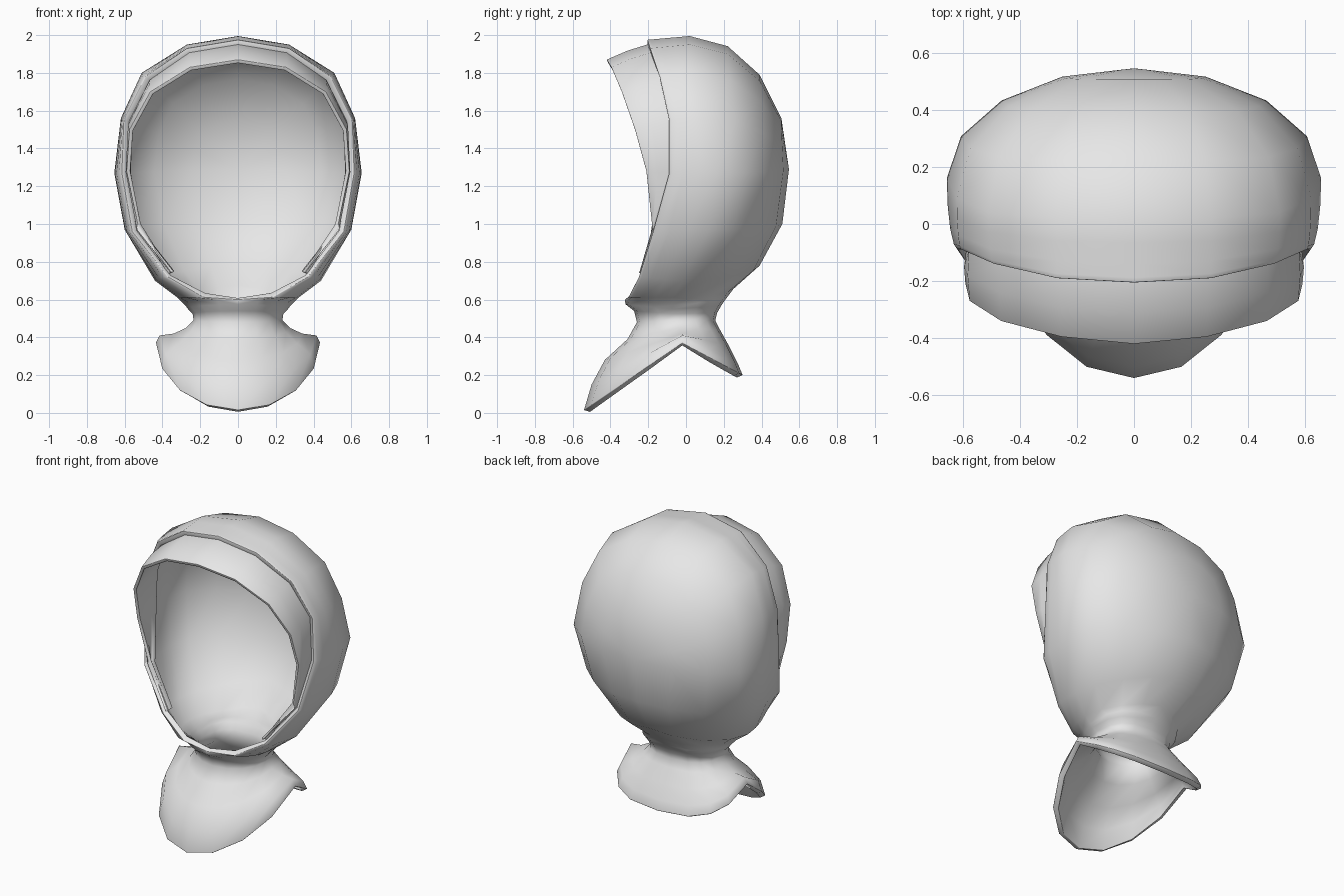
import bpy
import bmesh
import math
from mathutils import Vector

cube = bpy.data.objects.get("Cube")
if cube:
    bpy.data.objects.remove(cube, do_unlink=True)

fabric = bpy.data.materials.new("pale_grey_fabric")
fabric.use_nodes = True
fabric.diffuse_color = (0.8, 0.8, 0.8, 1)
fabric.node_tree.nodes["Principled BSDF"].inputs["Base Color"].default_value = (0.8, 0.8, 0.8, 1)


def build_cloth(name, rows, thickness, hem_round):
    """Loft a left half from rows of points, mirror, thicken and round its hems."""
    bm = bmesh.new()
    grid = [[bm.verts.new(p) for p in row] for row in rows]
    for low, high in zip(grid, grid[1:]):
        for j in range(len(low) - 1):
            bm.faces.new((low[j], low[j + 1], high[j + 1], high[j]))
    bmesh.ops.remove_doubles(bm, verts=bm.verts, dist=0.001)
    mesh = bpy.data.meshes.new(name)
    bm.to_mesh(mesh)
    bm.free()
    mesh.materials.append(fabric)
    obj = bpy.data.objects.new(name, mesh)
    bpy.context.collection.objects.link(obj)
    mirror = obj.modifiers.new("mirror", "MIRROR")
    mirror.merge_threshold = 0.002
    solid = obj.modifiers.new("thickness", "SOLIDIFY")
    solid.thickness = thickness
    solid.offset = -1
    bevel = obj.modifiers.new("rounded_hem", "BEVEL")
    bevel.width = hem_round
    bevel.segments = 2
    bevel.limit_method = "ANGLE"
    bevel.angle_limit = math.radians(65)
    bpy.ops.object.select_all(action="DESELECT")
    obj.select_set(True)
    bpy.context.view_layer.objects.active = obj
    bpy.ops.object.shade_smooth()


def wrap_row(front, side, back, fullness, drape=False, steps=4):
    """Sweep from the front edge, round the widest point, to the back centre."""
    front, side, back = Vector(front), Vector(side), Vector(back)
    row = []
    for i in range(steps):
        a = math.pi / 2 * i / steps
        c, s = math.cos(a), math.sin(a)
        row.append(Vector((front.x + (side.x - front.x) * s,
                           side.y + (front.y - side.y) * c,
                           side.z + (front.z - side.z) * c)))
    for i in range(steps + 1):
        a = math.pi / 2 * i / steps
        c = max(math.cos(a), 0) ** fullness
        s = math.sin(a) ** fullness
        fall = s if drape else 1 - c
        row.append(Vector((side.x * c if i < steps else 0,
                           side.y + (back.y - side.y) * s,
                           side.z + (back.z - side.z) * fall)))
    return row


# Cape and neck: front centre, widest side point, back centre
cape = [
    ((0, -.54, .015), (.435, -.02, .37), (0, .30, .20)),
    ((0, -.50, .15), (.415, -.02, .41), (0, .275, .26)),
    ((0, -.43, .28), (.34, -.02, .42), (0, .23, .35)),
    ((0, -.31, .39), (.275, -.04, .45), (0, .18, .44)),
    ((0, -.26, .48), (.235, -.05, .49), (0, .155, .49)),
    ((0, -.275, .54), (.24, -.06, .525), (0, .165, .53)),
    ((0, -.32, .575), (.265, -.07, .55), (0, .185, .565)),
    ((0, -.325, .60), (.28, -.07, .57), (0, .205, .595)),
]
# Hood: face opening edge, widest side point, back centre
crown = (0, .545, 1.29)
lower_hood = [
    ((.18, -.305, .612), (.32, -.07, .61), (0, .25, .655)),
    ((.37, -.25, .72), (.44, -.02, .70), (0, .39, .78)),
    ((.56, -.175, .96), (.60, .12, .97), (0, .51, 1.0)),
]
upper_hood = [
    ((.615, -.09, 1.27), (.655, .16, 1.27), crown),
    ((.605, -.09, 1.55), (.62, .09, 1.56), crown),
    ((.49, -.14, 1.78), (.51, .04, 1.80), crown),
    ((.27, -.19, 1.93), (.27, .02, 1.95), crown),
    ((0, -.205, 1.975), (0, .02, 1.995), crown),
]
rows = [wrap_row(*r, fullness=.75, drape=True) for r in cape]
rows += [wrap_row(*r, fullness=1.12) for r in lower_hood]
rows += [wrap_row(*r, fullness=1) for r in upper_hood]
build_cloth("hood_and_cape", rows, 0.035, 0.01)

# Under-cap band: its front edge, tucked behind the face opening edge
band_edge = [(.355, -.215, .76), (.53, -.18, 1.0), (.59, -.21, 1.28), (.575, -.27, 1.5),
             (.465, -.34, 1.7), (.255, -.395, 1.83), (0, -.42, 1.87)]
centre = Vector((0, 0, 1.27))
rows = []
for edge, (opening, _, _) in zip(band_edge, lower_hood[1:] + upper_hood):
    edge, opening = Vector(edge), Vector(opening)
    tuck = centre + (opening - centre) * Vector((.955, 1, .965))
    middle = (edge + tuck) / 2
    middle = centre + (middle - centre) * Vector((1.01, 1, 1.01))
    rows.append([edge, middle, tuck, tuck + Vector((0, .05, 0))])
build_cloth("under_cap_band", rows, 0.02, 0.006)
